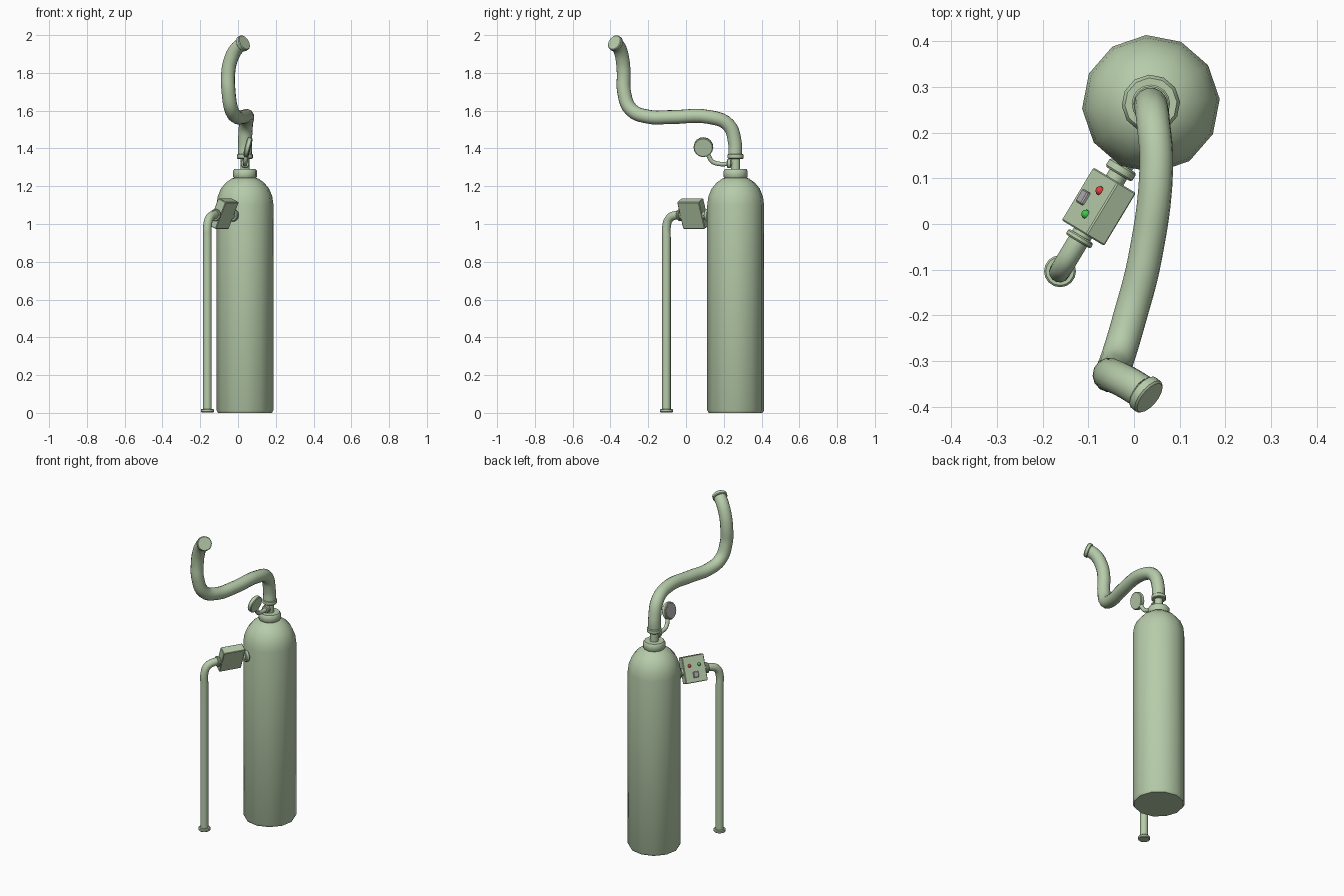
import bpy, bmesh, math
from mathutils import Vector, Matrix

if "Cube" in bpy.data.objects:
    bpy.data.objects.remove(bpy.data.objects["Cube"])


def material(name, rgb):
    m = bpy.data.materials.new(name)
    m.diffuse_color = (*rgb, 1)
    m.use_nodes = True
    m.node_tree.nodes["Principled BSDF"].inputs["Base Color"].default_value = m.diffuse_color
    return m


GREEN = material("sage_green", (0.47, 0.60, 0.40))
GREY = material("dial_grey", (0.42, 0.40, 0.42))
RED = material("lamp_red", (0.75, 0.05, 0.05))
LIME = material("lamp_green", (0.05, 0.55, 0.08))


def finish(name, mesh, mat, angle=40):
    ob = bpy.data.objects.new(name, mesh)
    bpy.context.collection.objects.link(ob)
    mesh.materials.clear()
    mesh.materials.append(mat)
    bpy.ops.object.select_all(action='DESELECT')
    ob.select_set(True)
    bpy.context.view_layer.objects.active = ob
    bpy.ops.object.shade_smooth_by_angle(angle=math.radians(angle))
    return ob


def lathe(name, profile, origin=(0, 0, 0), axis=(0, 0, 1), sides=12, turn=4, mat=GREEN):
    """Closed solid of revolution from (radius, height) pairs."""
    bm = bmesh.new()
    rings = []
    for r, h in profile:
        angles = [math.radians(turn) + math.tau * i / sides for i in range(sides)]
        rings.append([bm.verts.new((r * math.cos(a), r * math.sin(a), h)) for a in angles])
    for lo, hi in zip(rings, rings[1:]):
        for i in range(sides):
            j = (i + 1) % sides
            bm.faces.new((lo[i], lo[j], hi[j], hi[i]))
    bm.faces.new(rings[0][::-1])
    bm.faces.new(rings[-1])
    bmesh.ops.recalc_face_normals(bm, faces=bm.faces)
    rot = Vector((0, 0, 1)).rotation_difference(Vector(axis)).to_matrix().to_4x4()
    bm.transform(Matrix.Translation(origin) @ rot)
    mesh = bpy.data.meshes.new(name)
    bm.to_mesh(mesh)
    bm.free()
    return finish(name, mesh, mat)


def collar(name, origin, axis, r, length, mat=GREEN):
    """Short disc with softened rims, centred on origin."""
    h, b = length / 2, min(0.004, length / 4)
    return lathe(name, [(r - b, -h), (r, -h + b), (r, h - b), (r - b, h)], origin, axis, 16, 0, mat)


def tube(name, points, radius, steps=5):
    """Round pipe swept along a smooth path."""
    cu = bpy.data.curves.new(name + "_path", 'CURVE')
    cu.dimensions = '3D'
    cu.bevel_depth, cu.bevel_resolution = radius, 5
    cu.resolution_u, cu.use_fill_caps = steps, True
    sp = cu.splines.new('BEZIER')
    sp.bezier_points.add(len(points) - 1)
    for bp, p in zip(sp.bezier_points, points):
        bp.co = p
        bp.handle_left_type = bp.handle_right_type = 'AUTO'
    tmp = bpy.data.objects.new(name + "_tmp", cu)
    bpy.context.collection.objects.link(tmp)
    bpy.context.view_layer.update()
    dg = bpy.context.evaluated_depsgraph_get()
    mesh = bpy.data.meshes.new_from_object(tmp.evaluated_get(dg))
    bpy.data.objects.remove(tmp)
    return finish(name, mesh, GREEN)


def block(name, matrix, centre, size, mat, bevel):
    bm = bmesh.new()
    bmesh.ops.create_cube(bm, size=1)
    bm.transform(Matrix.Translation(centre) @ Matrix.Diagonal((*size, 1)))
    bmesh.ops.bevel(bm, geom=bm.edges[:], offset=bevel, segments=1, affect='EDGES')
    bm.transform(matrix)
    mesh = bpy.data.meshes.new(name)
    bm.to_mesh(mesh)
    bm.free()
    return finish(name, mesh, mat, 25)


# Tank with domed shoulder, neck ring and valve stem
TX, TY = 0.037, 0.263
lathe("tank", [(0.143, 0.0), (0.151, 0.014), (0.151, 1.10), (0.145, 1.145), (0.128, 1.187),
               (0.102, 1.218), (0.072, 1.24), (0.05, 1.247)], (TX, TY, 0))
lathe("neck_ring", [(0.058, 1.243), (0.064, 1.25), (0.064, 1.28), (0.057, 1.29), (0.03, 1.29)], (TX, TY, 0))
lathe("valve_stem", [(0.024, 1.28), (0.024, 1.36)], (TX, TY, 0))
collar("hose_lower_collar", (TX, TY, 1.358), (0, 0, 1), 0.042, 0.026)

# Main hose and end cap
hose_end = Vector((0.022, -0.370, 1.954))
end_dir = Vector((0.70, -0.58, 0.42)).normalized()
tube("main_hose", [(TX, 0.26, 1.355), (TX, 0.259, 1.43), (0.042, 0.224, 1.525), (0.049, 0.125, 1.566),
                   (0.023, -0.08, 1.566), (-0.008, -0.20, 1.568), (-0.035, -0.291, 1.606),
                   (-0.05, -0.328, 1.70), (-0.052, -0.33, 1.80), (-0.038, -0.336, 1.87),
                   (-0.010, -0.350, 1.925), hose_end], 0.037)
collar("hose_end_cap", hose_end + end_dir * 0.006, end_dir, 0.043, 0.024)

# Pressure gauge on a bent side pipe
collar("gauge_fitting", (TX, 0.228, 1.32), (0, 1, 0), 0.024, 0.022)
tube("gauge_pipe", [(TX, 0.25, 1.32), (TX, 0.165, 1.32), (TX + 0.002, 0.138, 1.332),
                    (0.045, 0.118, 1.365), (0.05, 0.108, 1.385)], 0.012)
dial = Vector((0.053, 0.092, 1.407))
dial_dir = Vector((-0.97, 0.05, 0.24)).normalized()
collar("gauge_body", dial, dial_dir, 0.052, 0.026)
collar("gauge_face", dial + dial_dir * 0.0125, dial_dir, 0.045, 0.004, GREY)

# Tilted control box: local axes are u (along pipe), w (up the panel), n (panel outward)
tilt = math.radians(24)
u = Vector((0.515, 0.857, 0))
v = Vector((0.857, -0.515, 0))
up = Vector((0, 0, 1))
n = -v * math.cos(tilt) + up * math.sin(tilt)
w = v * math.sin(tilt) + up * math.cos(tilt)
centre = Vector((-0.077, 0.038, 1.055))
frame = Matrix.Translation(centre) @ Matrix((u, w, n)).transposed().to_4x4()
block("control_box", frame, (0, 0, 0), (0.135, 0.155, 0.052), GREEN, 0.003)
block("panel_switch", frame, (0, -0.033, 0.028), (0.032, 0.034, 0.012), GREY, 0.003)
for name, du, mat in (("red_lamp", 0.031, RED), ("green_lamp", -0.029, LIME)):
    lathe(name, [(0.010, 0), (0.010, 0.005), (0.006, 0.010), (0.002, 0.012)],
          frame @ Vector((du, 0.022, 0.025)), n, 10, 0, mat)

# Pipe from tank through the box and down to the floor
mid = Vector((centre.x, centre.y, 1.047))
tube("tank_stub", [mid + u * 0.05, mid + u * 0.13], 0.022)
collar("tank_stub_flange", mid + u * 0.094, u, 0.034, 0.022)
collar("box_pipe_flange", mid - u * 0.082, u, 0.032, 0.014)
foot = mid - u * 0.165
foot.z = 0
tube("down_pipe", [mid - u * 0.05, mid - u * 0.105, mid - u * 0.147 - up * 0.018,
                   mid - u * 0.165 - up * 0.062, mid - u * 0.165 - up * 0.12, foot + up * 0.008], 0.023)
collar("down_pipe_foot", foot + up * 0.012, up, 0.035, 0.018)
